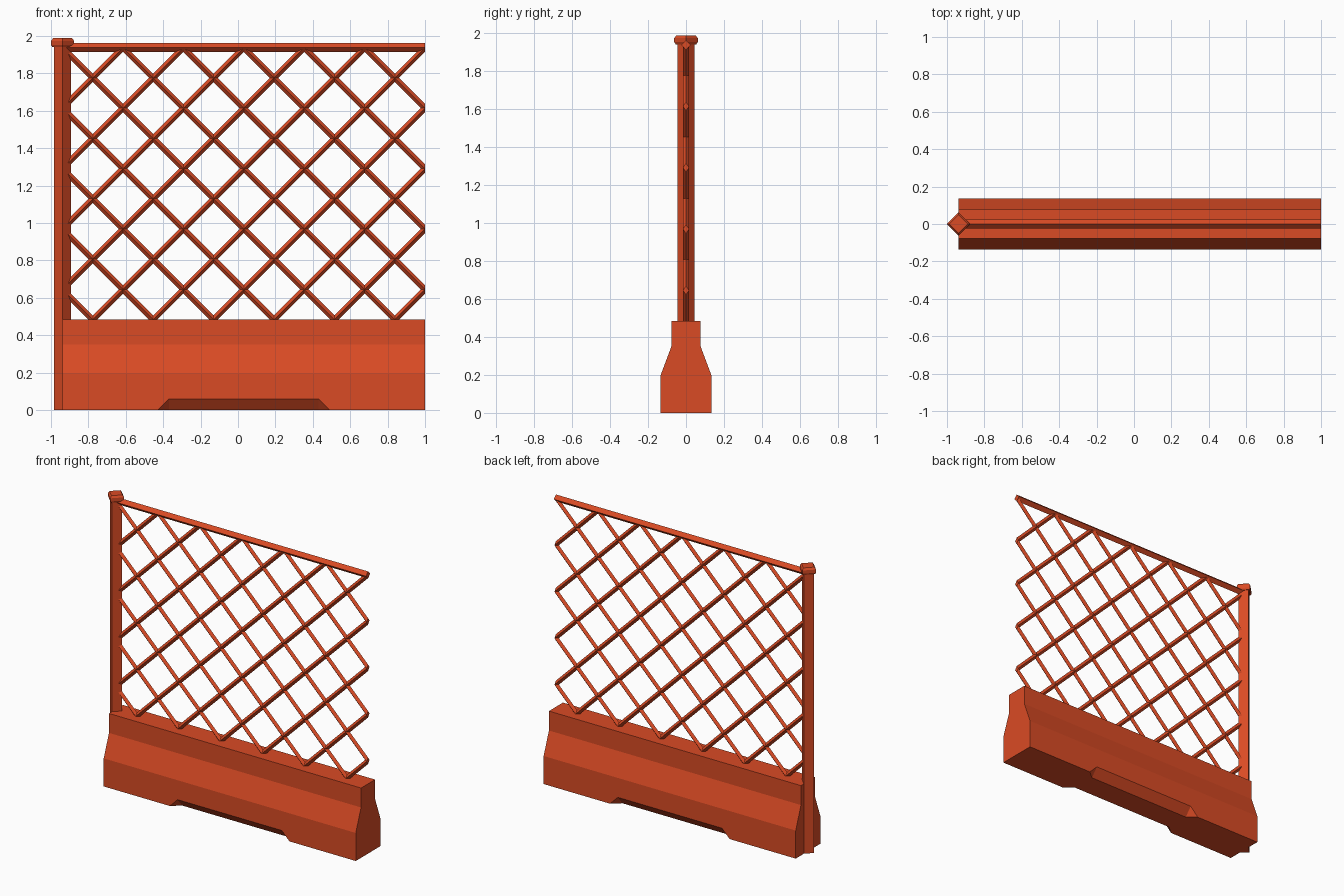
import bpy, bmesh, math
from mathutils import Vector, Matrix

if "Cube" in bpy.data.objects:
    bpy.data.objects.remove(bpy.data.objects["Cube"])

paint = bpy.data.materials.new("terracotta_orange")
paint.use_nodes = True
COLOUR = (0.70, 0.07, 0.018, 1)
paint.diffuse_color = COLOUR
paint.node_tree.nodes["Principled BSDF"].inputs["Base Color"].default_value = COLOUR

POST_X, END_X = -0.938, 1.0
BASE_TOP, RAIL_Z = 0.485, 1.937
STEP = (END_X - POST_X) / 6


def finish(name, bm):
    bmesh.ops.recalc_face_normals(bm, faces=bm.faces)
    mesh = bpy.data.meshes.new(name)
    bm.to_mesh(mesh)
    bm.free()
    mesh.materials.append(paint)
    obj = bpy.data.objects.new(name, mesh)
    bpy.context.collection.objects.link(obj)
    return obj


def diamond_bar(radius, length, matrix):
    """Four-sided bar with its corners on the axes."""
    bm = bmesh.new()
    bmesh.ops.create_cone(bm, cap_ends=True, segments=4, radius1=radius,
                          radius2=radius, depth=length, matrix=matrix)
    return bm


def clip(bm, point, normal):
    geom = bm.verts[:] + bm.edges[:] + bm.faces[:]
    bmesh.ops.bisect_plane(bm, geom=geom, plane_co=point, plane_no=normal, clear_outer=True)
    bmesh.ops.holes_fill(bm, edges=[e for e in bm.edges if e.is_boundary])


# Barrier base: stepped profile drawn across, extruded along x
half = [(0.135, 0), (0.135, 0.195), (0.077, 0.35), (0.077, BASE_TOP)]
outline = half + [(-y, z) for y, z in reversed(half)]
bm = bmesh.new()
face = bm.faces.new([bm.verts.new((POST_X, y, z)) for y, z in outline])
out = bmesh.ops.extrude_face_region(bm, geom=[face])
bmesh.ops.translate(bm, vec=(END_X - POST_X, 0, 0),
                    verts=[v for v in out["geom"] if isinstance(v, bmesh.types.BMVert)])
base = finish("barrier_base", bm)

# Sloped notches under both long sides
for side in (-1, 1):
    bm = bmesh.new()
    for x, spread in ((-0.37, -0.12), (0.43, 0.12)):
        for dz in (0, -0.1):
            bm.verts.new((x, side * 0.085, dz))
            bm.verts.new((x + spread, side * 0.185, dz))
            bm.verts.new((x, side * 0.185, 0.12 + dz))
    hull = bmesh.ops.convex_hull(bm, input=bm.verts[:])
    loose = {v for v in hull["geom_interior"] if isinstance(v, bmesh.types.BMVert)}
    bmesh.ops.delete(bm, geom=list(loose), context="VERTS")
    cutter = finish("notch_cutter", bm)
    cutter.hide_render = True
    mod = base.modifiers.new("notch", "BOOLEAN")
    mod.operation = "DIFFERENCE"
    mod.solver = "EXACT"
    mod.object = cutter
    bpy.context.view_layer.objects.active = base
    bpy.ops.object.modifier_apply(modifier=mod.name)
    bpy.data.objects.remove(cutter)

# Corner post, turned on edge
finish("post", diamond_bar(0.046, 1.95, Matrix.Translation((POST_X, 0, 0.975))))

# Post cap with bevelled rims
bm = bmesh.new()
rings = []
for r, z in ((0.054, 1.94), (0.062, 1.952), (0.062, 1.974), (0.05, 1.988)):
    rings.append([bm.verts.new((POST_X + r * math.cos(a), r * math.sin(a), z))
                  for a in (i * math.pi / 2 for i in range(4))])
for low, high in zip(rings, rings[1:]):
    for i in range(4):
        j = (i + 1) % 4
        bm.faces.new((low[i], low[j], high[j], high[i]))
bm.faces.new(rings[0])
bm.faces.new(rings[-1])
finish("post_cap", bm)

# Top rail
middle = Matrix.Translation(((POST_X + END_X) / 2, 0, RAIL_Z))
finish("top_rail", diamond_bar(0.024, END_X - POST_X,
                               middle @ Matrix.Rotation(math.pi / 2, 4, "Y")))

# Lattice: two families of diagonal bars trimmed to the panel
for name, slope, first in (("falling", -1, 1), ("rising", 1, -4)):
    for k in range(first, first + 10):
        place = Matrix.Translation((END_X - STEP * k, 0, RAIL_Z))
        bm = diamond_bar(0.016, 8, place @ Matrix.Rotation(slope * math.pi / 4, 4, "Y"))
        clip(bm, (END_X, 0, 0), (1, 0, 0))
        clip(bm, (POST_X, 0, 0), (-1, 0, 0))
        clip(bm, (0, 0, RAIL_Z), (0, 0, 1))
        clip(bm, (0, 0, BASE_TOP - 0.01), (0, 0, -1))
        finish(f"lattice_{name}_bar", bm)
